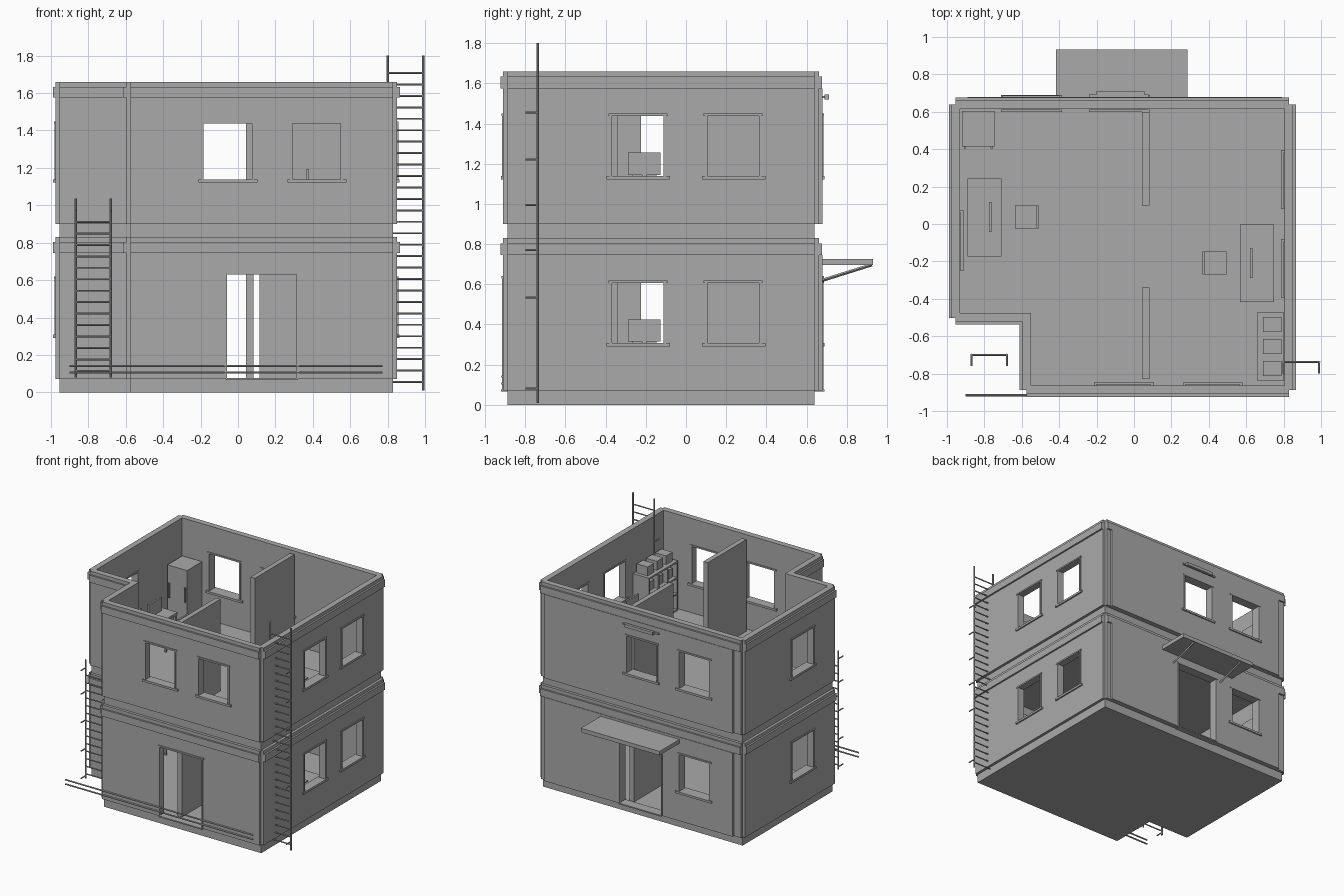
import bpy, bmesh
from mathutils import Vector, Matrix

if "Cube" in bpy.data.objects:
    bpy.data.objects.remove(bpy.data.objects["Cube"])

GREY = 0.4
mat = bpy.data.materials.new("plain grey")
mat.use_nodes = True
mat.diffuse_color = (GREY, GREY, GREY, 1)
mat.node_tree.nodes["Principled BSDF"].inputs["Base Color"].default_value = (GREY, GREY, GREY, 1)

# Plan of the building: left, right, front, back, and the cut-out front corner
L, R, F, B = -0.954, 0.829, -0.888, 0.64
NX, NY = -0.575, -0.502
FLOORS = {"lower": 0.07, "upper": 0.9}
STOREY = 0.76


def plan(t=0):
    """Counter-clockwise outline, moved inwards by t."""
    return [(NX + t, F + t), (R - t, F + t), (R - t, B - t),
            (L + t, B - t), (L + t, NY + t), (NX + t, NY + t)]


def finish(name, bm):
    bmesh.ops.recalc_face_normals(bm, faces=bm.faces)
    me = bpy.data.meshes.new(name)
    bm.to_mesh(me)
    bm.free()
    me.materials.append(mat)
    ob = bpy.data.objects.new(name, me)
    bpy.context.collection.objects.link(ob)
    return ob


def add_box(bm, a, b):
    a, b = Vector(a), Vector(b)
    size = [abs(v) for v in b - a]
    bmesh.ops.create_cube(bm, size=1, matrix=Matrix.Translation((a + b) / 2) @ Matrix.Diagonal((*size, 1)))


def boxes(name, pairs):
    bm = bmesh.new()
    for a, b in pairs:
        add_box(bm, a, b)
    return finish(name, bm)


def rod(bm, a, b, r, sides=8):
    a, b = Vector(a), Vector(b)
    turn = (b - a).to_track_quat('Z', 'Y').to_matrix().to_4x4()
    bmesh.ops.create_cone(bm, cap_ends=True, segments=sides, radius1=r, radius2=r,
                          depth=(b - a).length, matrix=Matrix.Translation((a + b) / 2) @ turn)


def slab(name, z0, z1):
    bm = bmesh.new()
    face = bm.faces.new([bm.verts.new((x, y, z0)) for x, y in plan()])
    top = bmesh.ops.extrude_face_region(bm, geom=[face])["geom"]
    bmesh.ops.translate(bm, vec=(0, 0, z1 - z0), verts=[v for v in top if isinstance(v, bmesh.types.BMVert)])
    return finish(name, bm)


def shell(name, z0, z1):
    """Hollow wall ring following the plan."""
    bm = bmesh.new()
    rings = [[bm.verts.new((x, y, z)) for x, y in plan(t)]
             for t, z in ((0, z0), (0, z1), (0.025, z1), (0.025, z0))]
    for k in range(4):
        r, s = rings[k], rings[(k + 1) % 4]
        for i in range(6):
            j = (i + 1) % 6
            bm.faces.new((r[i], r[j], s[j], s[i]))
    return finish(name, bm)


def cladding(name, d, z0, z1):
    """A plate on every outer side; the corners stay open."""
    pts, pairs = plan(), []
    for i, p in enumerate(pts):
        p, q = Vector(p), Vector(pts[(i + 1) % 6])
        e = (q - p).normalized()
        out = Vector((e.y, -e.x)) * d
        pairs.append(((*p, z0), (*(q + out), z1)))
    return boxes(name, pairs)


def on_side(side, u, n, z):
    """Point at u along a side, n outwards from it."""
    return {"front": (u, F - n, z), "back": (u, B + n, z),
            "right": (R + n, u, z), "left": (L - n, u, z)}[side]


# Openings: side, start, end, bottom, top
WINDOWS = [("right", -0.375, -0.105), ("right", 0.1, 0.37), ("left", -0.23, 0.05), ("back", -0.69, -0.41)]
UPPER_ONLY = [("front", -0.19, 0.08), ("front", 0.285, 0.555), ("back", -0.22, 0.06)]
DOORS = [("front", -0.065, 0.32), ("back", -0.26, 0.12)]

slab("plinth", 0, FLOORS["lower"])
slab("middle_floor", FLOORS["lower"] + STOREY, FLOORS["upper"])

for level, z in FLOORS.items():
    top = z + STOREY
    windows = [(*w, z + 0.238, z + 0.54) for w in WINDOWS + (UPPER_ONLY if level == "upper" else [])]
    doors = [(*d, z + 0.002, z + 0.562) for d in DOORS] if level == "lower" else []

    # Walls with cut openings
    walls = [shell(level + "_wall_core", z, top),
             cladding(level + "_wall_panels", 0.022, z, top),
             boxes(level + "_back_facing", [(on_side("back", -0.89, 0.02, z), on_side("back", 0.79, 0.04, top - 0.085))])]
    cutter = boxes("opening_cutter", [(on_side(s, a, -0.1, lo), on_side(s, b, 0.1, hi))
                                      for s, a, b, lo, hi in windows + doors])
    cutter.hide_render = True
    for wall in walls:
        mod = wall.modifiers.new("openings", 'BOOLEAN')
        mod.object, mod.solver, mod.use_self = cutter, 'EXACT', True
        bpy.context.view_layer.objects.active = wall
        bpy.ops.object.modifier_apply(modifier=mod.name)
    bpy.data.objects.remove(cutter)
    cladding(level + "_cornice", 0.036, top - 0.085, top - 0.027)

    # Sills, lintels and side trims
    trims = []
    for s, a, b, lo, hi in windows + doors:
        n = 0.05 if s == "back" else 0.034
        is_door = (s, a, b) in DOORS
        if is_door:
            trims.append((on_side(s, a, -0.03, lo - 0.006), on_side(s, b, n, lo + 0.004)))
        else:
            trims.append((on_side(s, a - 0.02, -0.042, lo - 0.017), on_side(s, b + 0.025, n, lo)))
        trims.append((on_side(s, a - 0.012, -0.03, hi - 0.003), on_side(s, b + 0.012, n - 0.004, hi + 0.009)))
        for u in (a, b):
            trims.append((on_side(s, u - 0.006, -0.03, lo), on_side(s, u + 0.006, n - 0.006, hi)))
    boxes(level + "_opening_trim", trims)

    # Partition walls
    boxes(level + "_partitions", [((0.043, y0, z), (0.082, y1, top - 0.02))
                                  for y0, y1 in ((0.1, 0.6), (-0.83, -0.34))])

    # Desks with monitor, keyboard and chair; s points from chair to desk
    for side, s, x, y, dy in (("left", -1, -0.572, 0.037, 0.0), ("right", 1, 0.43, -0.208, 0.0)):
        near, far = x + s * 0.137, x + s * 0.318
        h = z + 0.2
        boxes(f"{level}_{side}_desk", [
            ((near, y - 0.21, h - 0.018), (far, y + 0.205, h)),
            ((near, y - 0.205, z), (far, y - 0.185, h - 0.018)),
            ((near, y + 0.18, z), (far, y + 0.2, h - 0.018)),
            ((near + s * 0.02, y - 0.19, z + 0.08), (near + s * 0.03, y + 0.19, h - 0.018))])
        m = x + s * 0.197
        boxes(f"{level}_{side}_monitor", [
            ((m - 0.007, y - 0.08, h + 0.045), (m + 0.007, y + 0.08, z + 0.355)),
            ((m - 0.005, y - 0.012, h), (m + 0.005, y + 0.012, h + 0.06)),
            ((m - 0.02, y - 0.03, h), (m + 0.02, y + 0.03, h + 0.006))])
        boxes(f"{level}_{side}_keyboard", [((x + s * 0.248, y - 0.06, h), (x + s * 0.3, y + 0.06, h + 0.008))])
        legs = [((x + i * 0.058 - 0.006, y + j * 0.056 - 0.006, z), (x + i * 0.058 + 0.006, y + j * 0.056 + 0.006, z + 0.13))
                for i in (-1, 1) for j in (-1, 1)]
        boxes(f"{level}_{side}_chair", legs + [
            ((x - 0.064, y - 0.062, z + 0.125), (x + 0.064, y + 0.062, z + 0.142)),
            ((x - s * 0.064, y - 0.062, z + 0.14), (x - s * 0.05, y + 0.062, z + 0.295))])

    # Tall cabinet with small handles at its front
    boxes(level + "_cabinet", [((-0.92, 0.415, z + 0.012), (-0.745, 0.605, z + 0.46))] +
          [((x, 0.405, z + 0.2), (x + 0.012, 0.416, z + 0.32)) for x in (-0.91, -0.767)])

    # Open shelves with storage boxes
    x0, x1, y0, y1, h = 0.66, 0.8, -0.84, -0.47, z + 0.4
    parts = [((x1 - 0.01, y0, z), (x1, y1, h))]
    parts += [((x0, y0 + k * 0.119, z), (x1, y0 + k * 0.119 + 0.013, h)) for k in range(4)]
    parts += [((x0, y0, z + k * 0.129), (x1, y1, z + k * 0.129 + 0.013)) for k in range(4)]
    boxes(level + "_shelves", parts)
    boxes(level + "_storage_boxes", [((0.69, y - 0.04, z + k * 0.129 + 0.013), (0.788, y + 0.04, z + k * 0.129 + 0.085))
                                     for y in (-0.773, -0.655, -0.537) for k in range(4)])

# Canopy over the back door, with two slanted struts
boxes("canopy", [((-0.417, B, 0.695), (0.285, 0.932, 0.727))])
bm = bmesh.new()
for x in (-0.3, 0.17):
    rod(bm, (x, 0.67, 0.617), (x, 0.925, 0.697), 0.008, 4)
finish("canopy_struts", bm)

# Lamp on the upper back wall
boxes("back_lamp", [((-0.2, 0.69, 1.52), (0.055, 0.712, 1.545)), ((-0.24, 0.66, 1.526), (0.08, 0.692, 1.538))])


# Ladders: two rails, evenly spaced rungs and wall brackets
def ladder(name, x0, x1, y, z0, z1, first, count, brackets):
    bm = bmesh.new()
    for x in (x0, x1):
        rod(bm, (x, y, z0), (x, y, z1), 0.007)
        for z in brackets:
            rod(bm, (x, y, z), (x, y - 0.06, z), 0.005)
    for k in range(count):
        z = first + k * 0.0612
        rod(bm, (x0, y, z), (x1, y, z), 0.005)
    finish(name, bm)


ladder("tall_ladder", 0.8, 0.99, -0.738, 0.01, 1.8, 0.055, 28, (0.08, 0.535, 0.77, 0.995, 1.22, 1.455))
ladder("short_ladder", -0.868, -0.68, -0.7, 0.08, 1.035, 0.115, 14, (0.1, 0.32, 0.55, 0.78, 0.97))

# Pipes along the front
bm = bmesh.new()
for z in (0.106, 0.141):
    rod(bm, (-0.9, -0.915, z), (0.772, -0.915, z), 0.006)
finish("front_pipes", bm)
